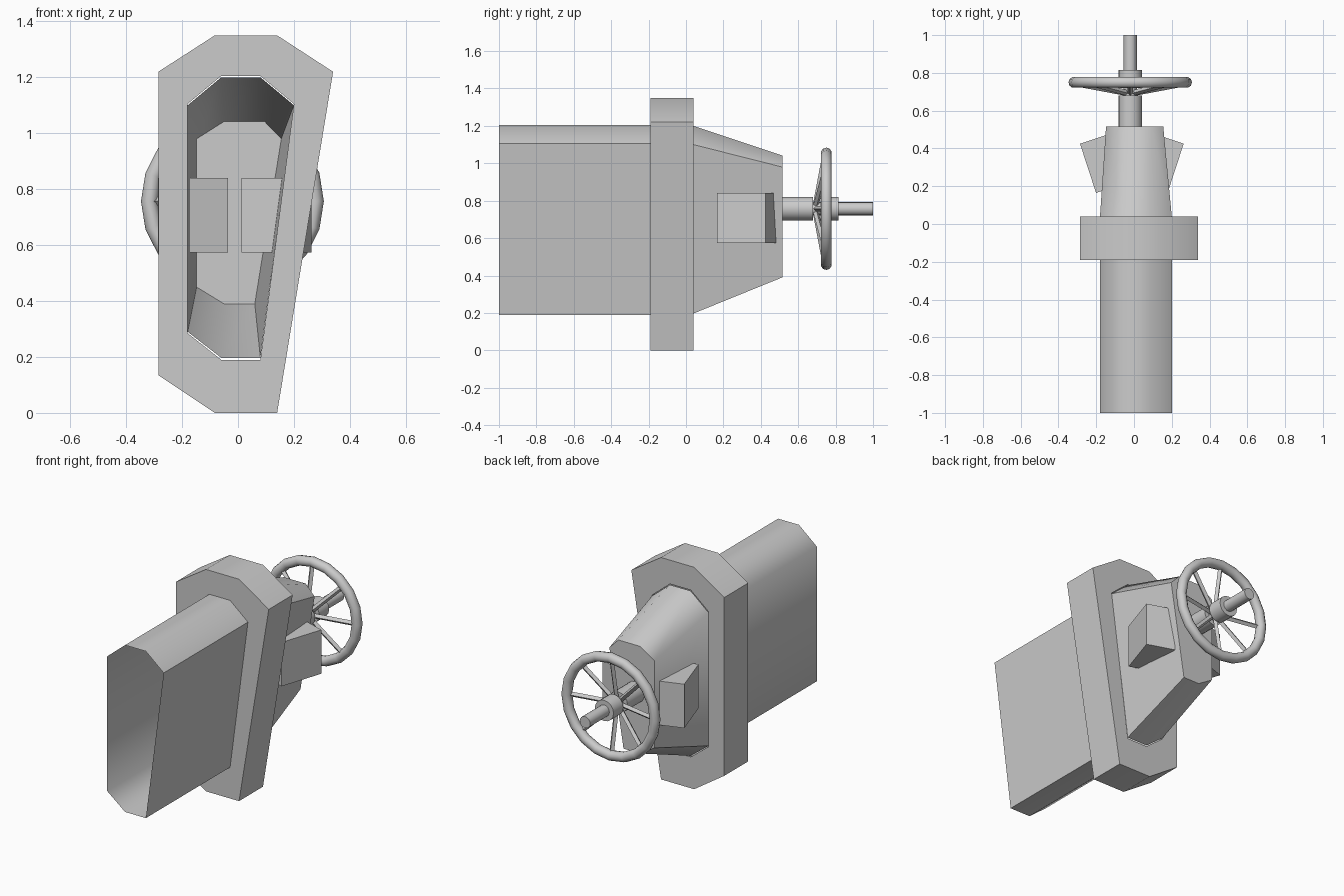
import bpy, bmesh, math
from mathutils import Vector, Matrix

if "Cube" in bpy.data.objects:
    bpy.data.objects.remove(bpy.data.objects["Cube"])

CX, CZ = -0.02, 0.757      # valve stem axis
MID = -0.0115              # symmetry plane of the side blocks


def finish(name, bm, angle=None):
    bmesh.ops.recalc_face_normals(bm, faces=bm.faces)
    me = bpy.data.meshes.new(name)
    bm.to_mesh(me)
    bm.free()
    ob = bpy.data.objects.new(name, me)
    bpy.context.collection.objects.link(ob)
    if angle:
        bpy.context.view_layer.objects.active = ob
        ob.select_set(True)
        bpy.ops.object.shade_smooth_by_angle(angle=math.radians(angle))
        ob.select_set(False)
    return ob


def loft(name, rings, cap=False, closed=False, angle=54):
    """Skin a list of (profile, y) rings."""
    bm = bmesh.new()
    loops = [[bm.verts.new((x, y, z)) for x, z in prof] for prof, y in rings]
    pairs = list(zip(loops, loops[1:]))
    if closed:
        pairs.append((loops[-1], loops[0]))
    n = len(loops[0])
    for a, b in pairs:
        for i in range(n):
            j = (i + 1) % n
            bm.faces.new((a[i], a[j], b[j], b[i]))
    if cap:
        bm.faces.new(loops[-1])
    return finish(name, bm, angle)


def rod(bm, a, b, r, sides):
    a, b = Vector(a), Vector(b)
    d = b - a
    m = Matrix.Translation((a + b) / 2) @ d.to_track_quat('Z', 'Y').to_matrix().to_4x4()
    bmesh.ops.create_cone(bm, cap_ends=True, segments=sides, radius1=r, radius2=r,
                          depth=d.length, matrix=m)


# Body: open pipe, flange ring and tapered bonnet
pipe = [(-.06, .19), (.08, .19), (.20, 1.105), (.08, 1.205), (-.06, 1.205), (-.18, 1.105), (-.18, .285)]
rim = [(-.083, 0), (.14, 0), (.34, 1.22), (.14, 1.35), (-.083, 1.35), (-.285, 1.22), (-.285, .135)]
base = [(-.06, .197), (.08, .197), (.20, 1.10), (.08, 1.20), (-.06, 1.20), (-.18, 1.10), (-.18, .29)]
tip = [(-.05, .39), (.06, .39), (.155, .98), (.095, 1.042), (-.05, 1.042), (-.148, .98), (-.148, .45)]
loft("pipe", [(pipe, -1), (pipe, .04)])
loft("flange", [(rim, -.19), (rim, .04), (pipe, .04), (pipe, -.19)], closed=True)
loft("bonnet", [(base, .04), (tip, .515)], cap=True)

# Angled side blocks, mirrored
corners = [(.2745, .425), (.1895, .165), (.0245, .22), (.1095, .48)]
for side, name in ((1, "right_block"), (-1, "left_block")):
    bm = bmesh.new()
    f = bm.faces.new([bm.verts.new((MID + side * x, y, .573)) for x, y in corners])
    top = bmesh.ops.extrude_face_region(bm, geom=[f])["geom"]
    bmesh.ops.translate(bm, verts=[v for v in top if isinstance(v, bmesh.types.BMVert)],
                        vec=(0, 0, .267))
    # keep the base face closed after the extrusion
    bmesh.ops.holes_fill(bm, edges=bm.edges)
    finish(name, bm)

# Stem, collar and hub
for name, y0, y1, r in (("stem", .515, 1, .035), ("collar", .515, .68, .063), ("wheel_hub", .72, .815, .063)):
    bm = bmesh.new()
    rod(bm, (CX, y0, CZ), (CX, y1, CZ), r, 16)
    finish(name, bm, 40)

# Handwheel rim and dished spokes
bpy.ops.mesh.primitive_torus_add(major_segments=20, minor_segments=10, major_radius=.297,
                                 minor_radius=.03, location=(CX, .75, CZ),
                                 rotation=(math.pi / 2, 0, 0))
wheel = bpy.context.object
wheel.name = "wheel_rim"
bpy.ops.object.shade_smooth_by_angle(angle=math.radians(40))
bm = bmesh.new()
for i in range(8):
    t = i * math.pi / 4
    c, s = math.cos(t), math.sin(t)
    rod(bm, (CX + .03 * c, .695, CZ + .03 * s), (CX + .295 * c, .745, CZ + .295 * s), .015, 4)
finish("wheel_spokes", bm)
